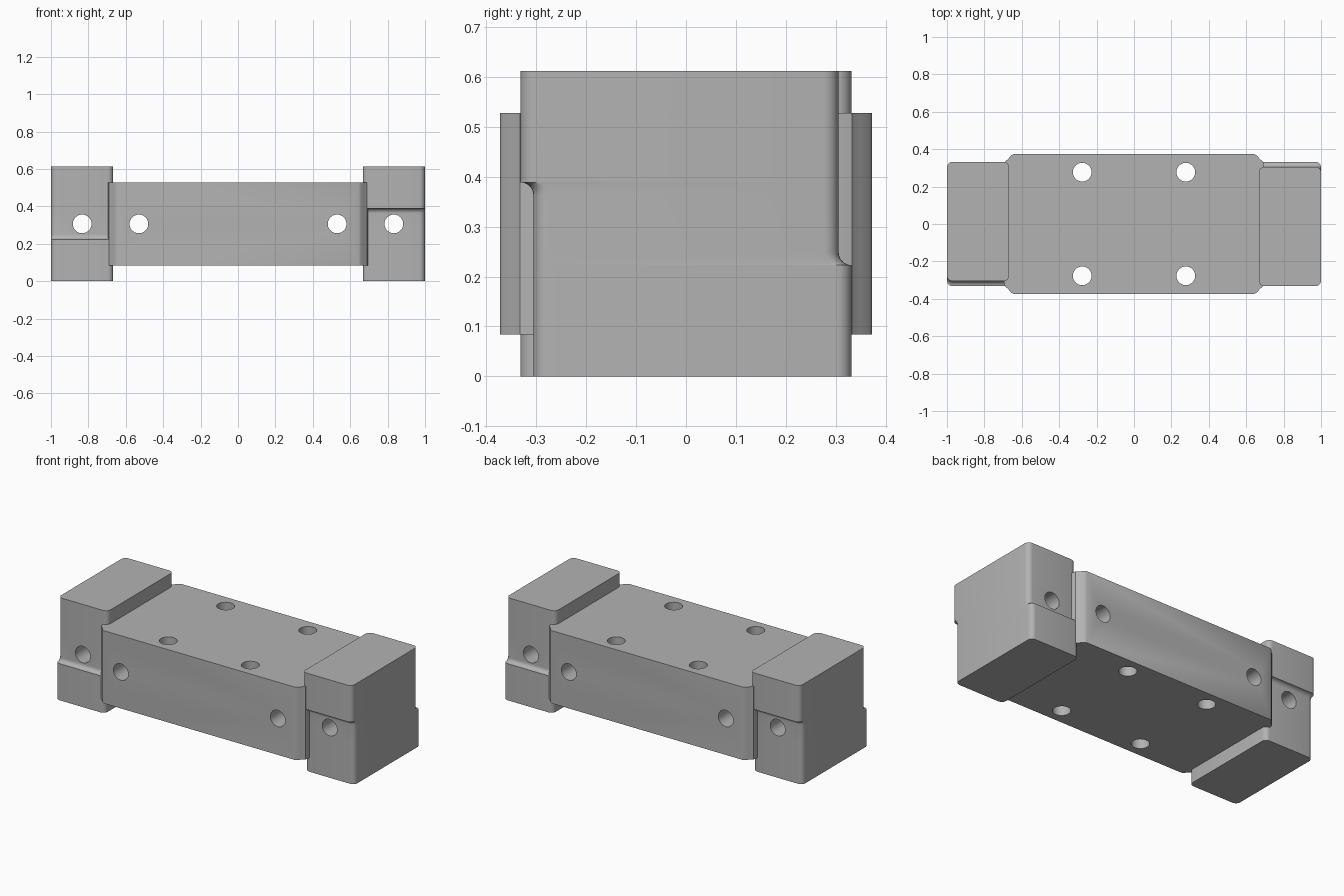
import bpy, bmesh
from math import pi, sin, cos, sqrt

if "Cube" in bpy.data.objects:
    bpy.data.objects.remove(bpy.data.objects["Cube"])

# single plain material
grey = bpy.data.materials.new("plain grey")
grey.use_nodes = True
colour = (0.45, 0.45, 0.45, 1)
grey.diffuse_color = colour
grey.node_tree.nodes["Principled BSDF"].inputs["Base Color"].default_value = colour

HEIGHT, WIDE, NARROW, INNER, R = 0.612, 0.332, 0.306, 0.667, 0.03
MID = HEIGHT / 2
STEP = WIDE - NARROW


def loft(name, rings):
    """Skin a stack of (outline, z) rings and cap both ends."""
    bm = bmesh.new()
    loops = [[bm.verts.new((x, y, z)) for x, y in pts] for pts, z in rings]
    n = len(loops[0])
    for low, high in zip(loops, loops[1:]):
        for i in range(n):
            j = (i + 1) % n
            bm.faces.new((low[i], low[j], high[j], high[i]))
    bm.faces.new(loops[0][::-1])
    bm.faces.new(loops[-1])
    bmesh.ops.recalc_face_normals(bm, faces=bm.faces)
    mesh = bpy.data.meshes.new(name)
    bm.to_mesh(mesh)
    bm.free()
    mesh.materials.append(grey)
    ob = bpy.data.objects.new(name, mesh)
    bpy.context.collection.objects.link(ob)
    return ob


def rounded_rect(x0, x1, y0, y1, r, seg=6):
    pts = []
    corners = [(x1 - r, y1 - r), (x0 + r, y1 - r), (x0 + r, y0 + r), (x1 - r, y0 + r)]
    for k, (cx, cy) in enumerate(corners):
        for i in range(seg + 1):
            a = (k + i / seg) * pi / 2
            pts.append((cx + r * cos(a), cy + r * sin(a)))
    return pts


def drill(ob, places, axis):
    """Cut round through holes along Y or Z."""
    for x, y, z in places:
        bpy.ops.mesh.primitive_cylinder_add(
            vertices=40, radius=0.05, depth=2, location=(x, y, z),
            rotation=(pi / 2 if axis == "Y" else 0, 0, 0))
        cutter = bpy.context.object
        cutter.hide_render = True
        mod = ob.modifiers.new("hole", "BOOLEAN")
        mod.operation, mod.solver, mod.object = "DIFFERENCE", "EXACT", cutter
        bpy.context.view_layer.objects.active = ob
        bpy.ops.object.modifier_apply(modifier=mod.name)
        bpy.data.objects.remove(cutter)


def finish(ob):
    bpy.ops.object.select_all(action="DESELECT")
    ob.select_set(True)
    bpy.context.view_layer.objects.active = ob
    bpy.ops.object.shade_smooth_by_angle(angle=0.6)


# middle body with eased, chamfered corners
corner = [(0.70, 0.29), (0.69, 0.333), (0.672, 0.348), (0.657, 0.367), (0.645, 0.373)]
half = corner + [(-x, y) for x, y in corner[::-1]]
outline = half + [(-x, -y) for x, y in half]
body = loft("middle_body", [(outline, 0.084), (outline, 0.528)])
drill(body, [(x, 0, MID) for x in (-0.53, 0.53)], "Y")
drill(body, [(x, y, 0) for x in (-0.277, 0.277) for y in (-0.277, 0.277)], "Z")
finish(body)


# end blocks: a filleted recess low on one face and high on the other
def recessed_side(z):
    """Half depth of the face whose lower part is set back."""
    top = HEIGHT - 0.223
    if z > top:
        return WIDE
    t = max(0, z - (top - STEP))
    return NARROW + STEP - sqrt(max(0, STEP ** 2 - t ** 2))


arc = [STEP * sin(i * pi / 16) for i in range(9)]
levels = [HEIGHT - 0.223 - STEP + t for t in arc] + [HEIGHT]
levels = sorted(levels + [HEIGHT - z for z in levels])
for side, name in ((1, "left_end_block"), (-1, "right_end_block")):
    rings = []
    for z in levels:
        pts = rounded_rect(INNER, 1, -recessed_side(z), recessed_side(HEIGHT - z), R)
        rings.append(([(side * x, side * y) for x, y in pts], z))
    block = loft(name, rings)
    drill(block, [(side * 0.833, 0, MID)], "Y")
    finish(block)
